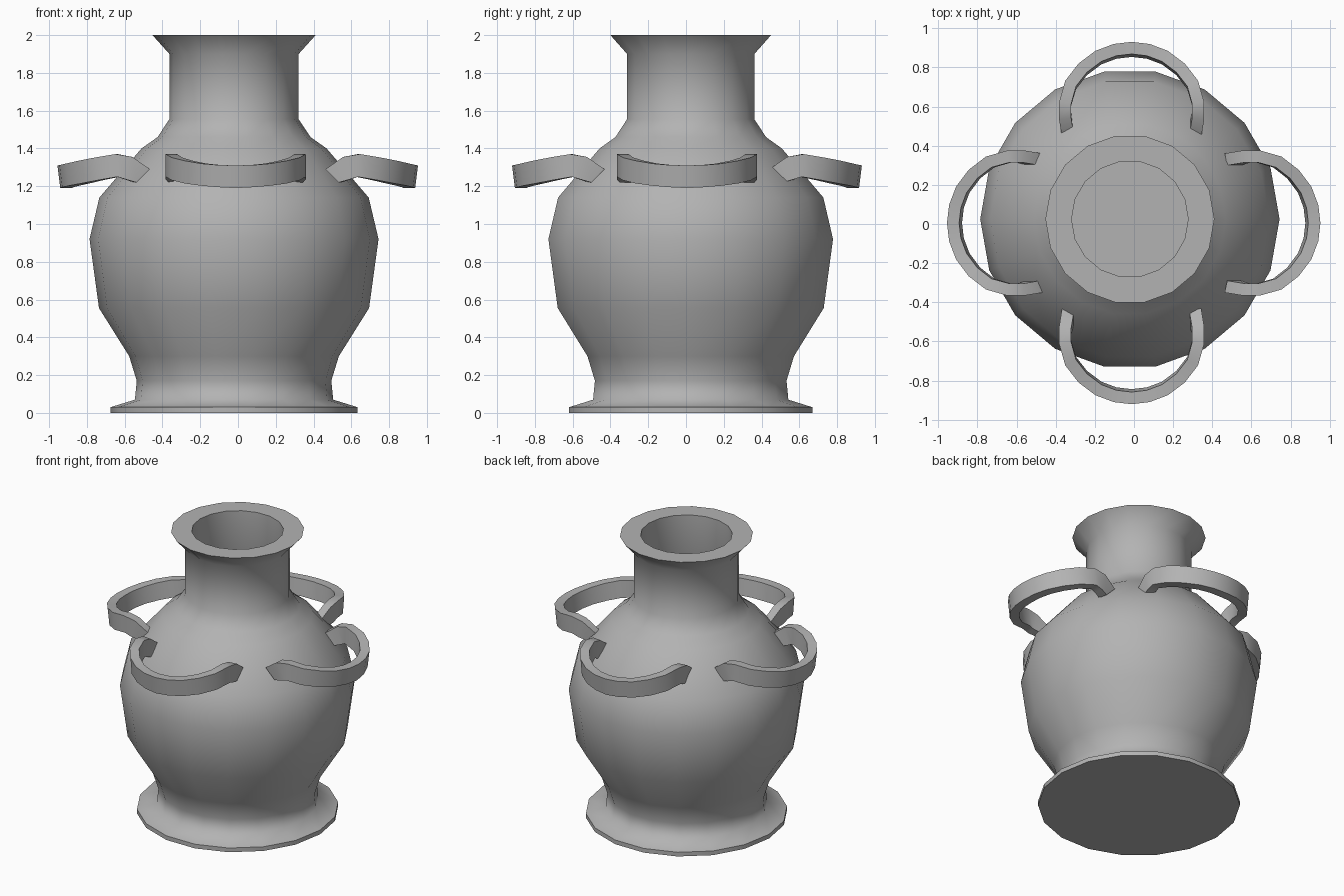
import bpy, bmesh, math
from mathutils import Vector

if "Cube" in bpy.data.objects:
    bpy.data.objects.remove(bpy.data.objects["Cube"])

# Dark grey clay
clay = bpy.data.materials.new("dark_grey")
clay.diffuse_color = (0.45, 0.45, 0.45, 1)
clay.use_nodes = True
clay.node_tree.nodes["Principled BSDF"].inputs["Base Color"].default_value = clay.diffuse_color


def finish(bm, name, angle):
    bmesh.ops.recalc_face_normals(bm, faces=bm.faces)
    mesh = bpy.data.meshes.new(name)
    bm.to_mesh(mesh)
    bm.free()
    mesh.materials.append(clay)
    obj = bpy.data.objects.new(name, mesh)
    bpy.context.collection.objects.link(obj)
    bpy.ops.object.select_all(action='DESELECT')
    bpy.context.view_layer.objects.active = obj
    obj.select_set(True)
    bpy.ops.object.shade_smooth_by_angle(angle=math.radians(angle))
    return obj


def lathe(name, profile, sides, centre, angle):
    bm = bmesh.new()
    rings = []
    for r, z in profile:
        rings.append([bm.verts.new((centre[0] + r * math.cos(math.tau * i / sides),
                                    centre[1] + r * math.sin(math.tau * i / sides), z))
                      for i in range(sides)])
    for a, b in zip(rings, rings[1:]):
        for i in range(sides):
            j = (i + 1) % sides
            bm.faces.new((a[i], a[j], b[j], b[i]))
    bm.faces.new(rings[0])
    bm.faces.new(rings[-1])
    return finish(bm, name, angle)


# Vase body: outside from foot to lip, then down the inside
outer = [(0.654, 0), (0.654, 0.03), (0.525, 0.07), (0.515, 0.17), (0.555, 0.30),
         (0.715, 0.555), (0.765, 0.92), (0.713, 1.14), (0.49, 1.40), (0.405, 1.46),
         (0.342, 1.555), (0.342, 1.90), (0.432, 2.0)]
inner = [(0.298, 2.0), (0.298, 1.54), (0.36, 1.43), (0.44, 1.37), (0.66, 1.12),
         (0.71, 0.92), (0.665, 0.57), (0.51, 0.32), (0.465, 0.17), (0.465, 0.08)]
lathe("vase_body", outer + inner, 18, (-0.021, 0.025), 70)

# Handle band, half loop: top edge (out, z), bottom edge (out, z), sideways
half = [(0.47, 1.29, 0.54, 1.22, 0.325), (0.56, 1.355, 0.59, 1.235, 0.34),
        (0.64, 1.37, 0.63, 1.25, 0.34), (0.74, 1.352, 0.725, 1.232, 0.312),
        (0.82, 1.335, 0.805, 1.215, 0.25), (0.88, 1.32, 0.865, 1.203, 0.17),
        (0.912, 1.312, 0.897, 1.195, 0.085), (0.922, 1.31, 0.907, 1.19, 0.0)]
loop = half + [(a, b, c, d, -v) for a, b, c, d, v in half[-2::-1]]


def handle(name, turn, shift, side):
    c, s = round(math.cos(turn)), round(math.sin(turn))
    bm = bmesh.new()
    rings = []
    for i, (ut, zt, ub, zb, v) in enumerate(loop):
        p, q = loop[max(i - 1, 0)], loop[min(i + 1, len(loop) - 1)]
        t = Vector((q[0] + q[2] - p[0] - p[2], 2 * (q[4] - p[4]))).normalized()
        n = Vector((-t.y, t.x)) * 0.031
        ring = []
        for u, z, k in ((ut, zt, 1), (ut, zt, -1), (ub, zb, -1), (ub, zb, 1)):
            x, y = u + k * n.x + shift, v + k * n.y
            ring.append(bm.verts.new((c * x - s * y + side[0],
                                      s * x + c * y + side[1], z)))
        rings.append(ring)
    for a, b in zip(rings, rings[1:]):
        for i in range(4):
            j = (i + 1) % 4
            bm.faces.new((a[i], a[j], b[j], b[i]))
    bm.faces.new(rings[0])
    bm.faces.new(rings[-1])
    finish(bm, name, 45)


# Four handles around the shoulder
handle("handle_right", 0, 0.0, (0, 0.005))
handle("handle_back", math.pi / 2, -0.022, (-0.012, 0))
handle("handle_left", math.pi, 0.003, (0, 0.005))
handle("handle_front", -math.pi / 2, -0.032, (-0.012, 0))
